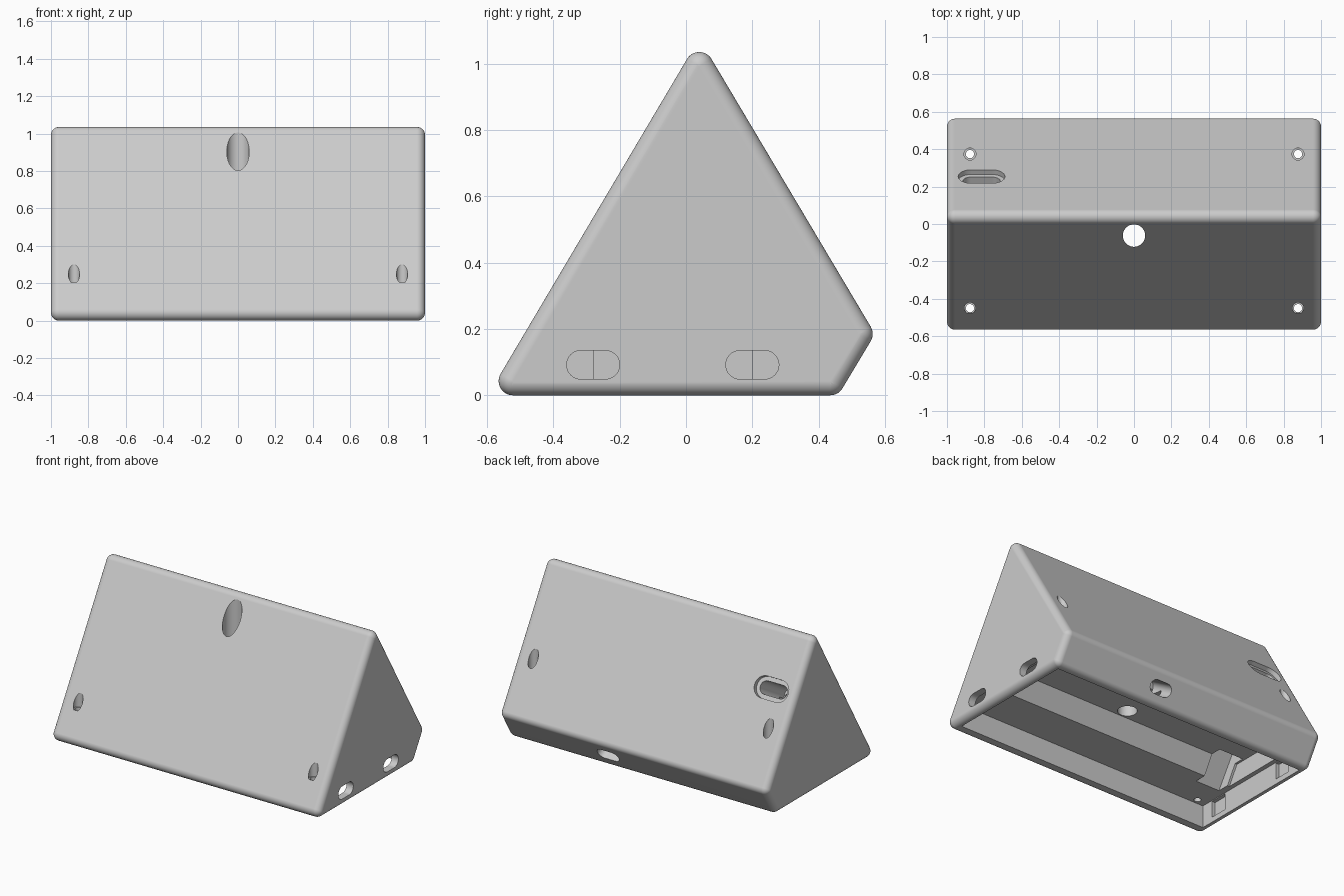
import bpy, bmesh, math
from mathutils import Matrix, Vector

if "Cube" in bpy.data.objects:
    bpy.data.objects.remove(bpy.data.objects["Cube"])

grey = bpy.data.materials.new("light grey")
grey.use_nodes = True
grey.diffuse_color = (0.6, 0.6, 0.6, 1)
grey.node_tree.nodes["Principled BSDF"].inputs["Base Color"].default_value = (0.6, 0.6, 0.6, 1)


def make_object(name, bm):
    bmesh.ops.recalc_face_normals(bm, faces=bm.faces)
    mesh = bpy.data.meshes.new(name)
    bm.to_mesh(mesh)
    bm.free()
    mesh.materials.append(grey)
    obj = bpy.data.objects.new(name, mesh)
    bpy.context.collection.objects.link(obj)
    return obj


cutters = []


def prism(name, points, low, high, frame):
    """Extrude a 2D outline along the frame's third axis to make a cutter."""
    bm = bmesh.new()
    rings = [[bm.verts.new(frame @ Vector((a, b, c))) for a, b in points] for c in (low, high)]
    bm.faces.new(rings[0])
    bm.faces.new(rings[1])
    for i in range(len(points)):
        j = (i + 1) % len(points)
        bm.faces.new((rings[0][i], rings[0][j], rings[1][j], rings[1][i]))
    obj = make_object(name, bm)
    obj.hide_render = True
    cutters.append(obj)


def stadium(width, height, steps=16):
    r, half = height / 2, (width - height) / 2
    pts = []
    for side in (1, -1):
        for i in range(steps + 1):
            a = math.pi * i / steps - side * math.pi / 2
            pts.append((side * half + r * math.cos(a), r * math.sin(a)))
    return pts


def circle(r, n=40):
    return [(r * math.cos(math.tau * i / n), r * math.sin(math.tau * i / n)) for i in range(n)]


def rectangle(a0, a1, b0, b1):
    return [(a0, b0), (a1, b0), (a1, b1), (a0, b1)]


def frame(origin, axis_u, axis_n):
    """Frame with its first axis along axis_u and its third along axis_n."""
    u, n = Vector(axis_u).normalized(), Vector(axis_n).normalized()
    m = Matrix((u, n.cross(u), n)).transposed().to_4x4()
    m.translation = origin
    return m


# Rounded wedge: the hull of a ball in each corner
R = 0.043
corners = [(0.04, 0.992), (-0.522, R), (0.435, R), (0.52, 0.185)]
bm = bmesh.new()
for x in (R - 1, 1 - R):
    for y, z in corners:
        place = Matrix.Translation((x, y, z)) @ Matrix.Rotation(math.pi / 2, 4, 'Y')
        bmesh.ops.create_uvsphere(bm, u_segments=36, v_segments=18, radius=R, matrix=place)
hull = bmesh.ops.convex_hull(bm, input=bm.verts[:])
inside = {v for v in hull["geom_interior"] + hull["geom_unused"] if isinstance(v, bmesh.types.BMVert)}
bmesh.ops.delete(bm, geom=list(inside), context='VERTS')
bmesh.ops.dissolve_limit(bm, angle_limit=0.01, verts=bm.verts[:], edges=bm.edges[:])
body = make_object("wedge_housing", bm)

across = frame((0, 0, 0), (0, 1, 0), (1, 0, 0))   # outline in y, z, extruded along x

# Cavity open underneath, with a smaller recess above it
prism("cavity", rectangle(-0.485, 0.42, -0.1, 0.15), -0.95, 0.95, across)
prism("upper_recess", [(-0.23, 0.1), (-0.13, 0.272), (0.34, 0.272), (0.34, 0.1)],
      -0.92, 0.92, across)

# Upright holes: one large, and four counterbored screw holes
prism("centre_hole", circle(0.06), 0, 2, Matrix.Translation((0, -0.062, 0)))
for x in (-0.877, 0.877):
    for y, seat, radius in ((-0.45, 0.205, 0.03), (0.374, 0.43, 0.032)):
        spot = Matrix.Translation((x, y, 0))
        prism("screw_hole", circle(0.022), -0.1, 2, spot)
        prism("screw_counterbore", circle(radius), seat, 2, spot)

# Side slots and the pockets in the opposite inner wall
for y, outward in ((-0.28, -0.12), (0.2, 0.12)):
    prism("side_slot", stadium(0.16, 0.086), 0.9, 1.1,
          frame((0, y, 0.092), (0, 1, 0), (1, 0, 0)))
    prism("inner_pocket", rectangle(y, y + outward, 0.035, 0.145), -0.975, -0.9, across)

# Slot in the lower back face
prism("lower_back_slot", stadium(0.16, 0.086), -0.2, 0.1,
      frame((0.22, 0.514, 0.092), (1, 0, 0), (0, 0.858, -0.513)))

# Recessed connector slot in the upper back face, with a duct to the cavity
port = frame((-0.815, 0.255, 0.717), (1, 0, 0), (0, 0.86, 0.51))
prism("port_recess", stadium(0.25, 0.14), -0.03, 0.1, port)
prism("port_channel", stadium(0.2, 0.085), -0.33, 0.1, port)
prism("port_duct", [(-0.3, 0.12), (-0.06, 0.12), (-0.06, 0.27), (0.09, 0.56), (-0.03, 0.55)],
      -0.905, -0.725, across)

# Cut everything, then shade with flat faces kept flat
bpy.ops.object.select_all(action='DESELECT')
body.select_set(True)
bpy.context.view_layer.objects.active = body
for cutter in cutters:
    mod = body.modifiers.new(cutter.name, 'BOOLEAN')
    mod.operation, mod.solver, mod.object = 'DIFFERENCE', 'EXACT', cutter
    bpy.ops.object.modifier_apply(modifier=mod.name)
for cutter in cutters:
    bpy.data.objects.remove(cutter)
body.data.materials.clear()
body.data.materials.append(grey)
for face in body.data.polygons:
    face.material_index = 0
bpy.ops.object.shade_smooth_by_angle(angle=math.radians(25))
weighted = body.modifiers.new("weighted_normals", 'WEIGHTED_NORMAL')
weighted.keep_sharp = True
